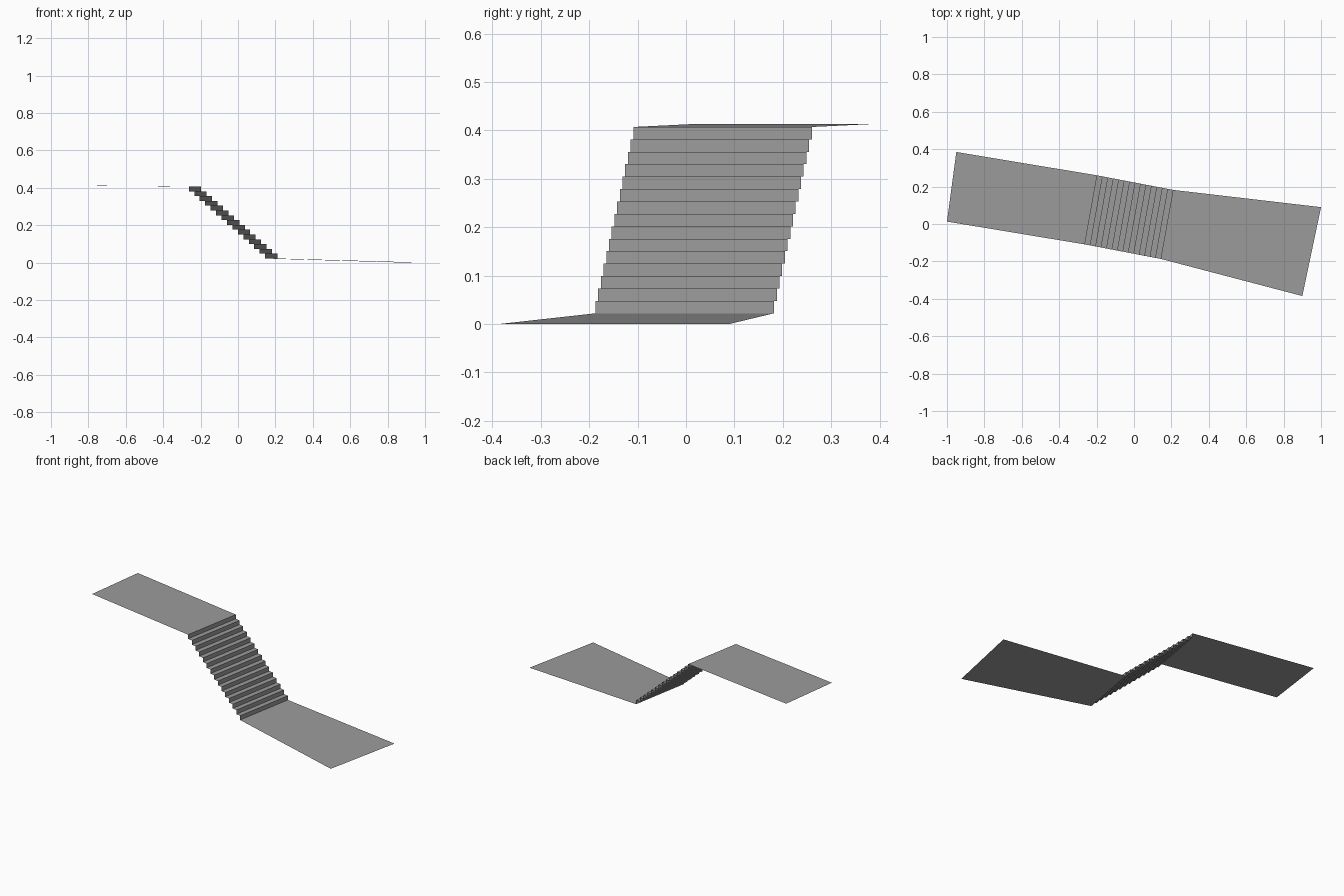
import bpy
import bmesh
from mathutils import Vector

cube = bpy.data.objects.get("Cube")
if cube:
    bpy.data.objects.remove(cube, do_unlink=True)

# One plain concrete grey
concrete = bpy.data.materials.new("concrete_grey")
concrete.use_nodes = True
GREY = (0.33, 0.33, 0.33, 1)
concrete.diffuse_color = GREY
concrete.node_tree.nodes["Principled BSDF"].inputs["Base Color"].default_value = GREY


def strip(name, rails):
    """Open sheet of flat quads joining successive (front, back) point pairs."""
    bm = bmesh.new()
    rows = [[bm.verts.new(p) for p in pair] for pair in rails]
    for (a, b), (c, d) in zip(rows, rows[1:]):
        bm.faces.new((a, c, d, b))
    mesh = bpy.data.meshes.new(name)
    bm.to_mesh(mesh)
    bm.free()
    mesh.materials.append(concrete)
    obj = bpy.data.objects.new(name, mesh)
    bpy.context.collection.objects.link(obj)
    return obj


# Stair nosings run along one shared direction
RISERS = 15
across = Vector((0.066, 0.369, 0))
top = Vector((-0.263, -0.109, 0.407))
bottom = Vector((0.145, -0.187, 0.022))

# Staircase: alternating risers and treads, going down toward +x
stairs = []
for i in range(RISERS):
    edge = top.lerp(bottom, i / (RISERS - 1))
    for level in (i, i + 1):
        edge.z = top.z + (bottom.z - top.z) * level / RISERS
        stairs.append((edge.copy(), edge + across))
strip("stair_steps", stairs)

# Upper landing, rising slightly away from the stairs
strip("upper_landing", [
    (Vector((-1.0, 0.013, 0.413)), Vector((-0.95, 0.385, 0.413))),
    (top, top + across),
])

# Lower landing, widening and sloping gently to the ground
strip("lower_landing", [
    (bottom, bottom + across),
    (Vector((0.9, -0.385, 0)), Vector((1.0, 0.09, 0))),
])
